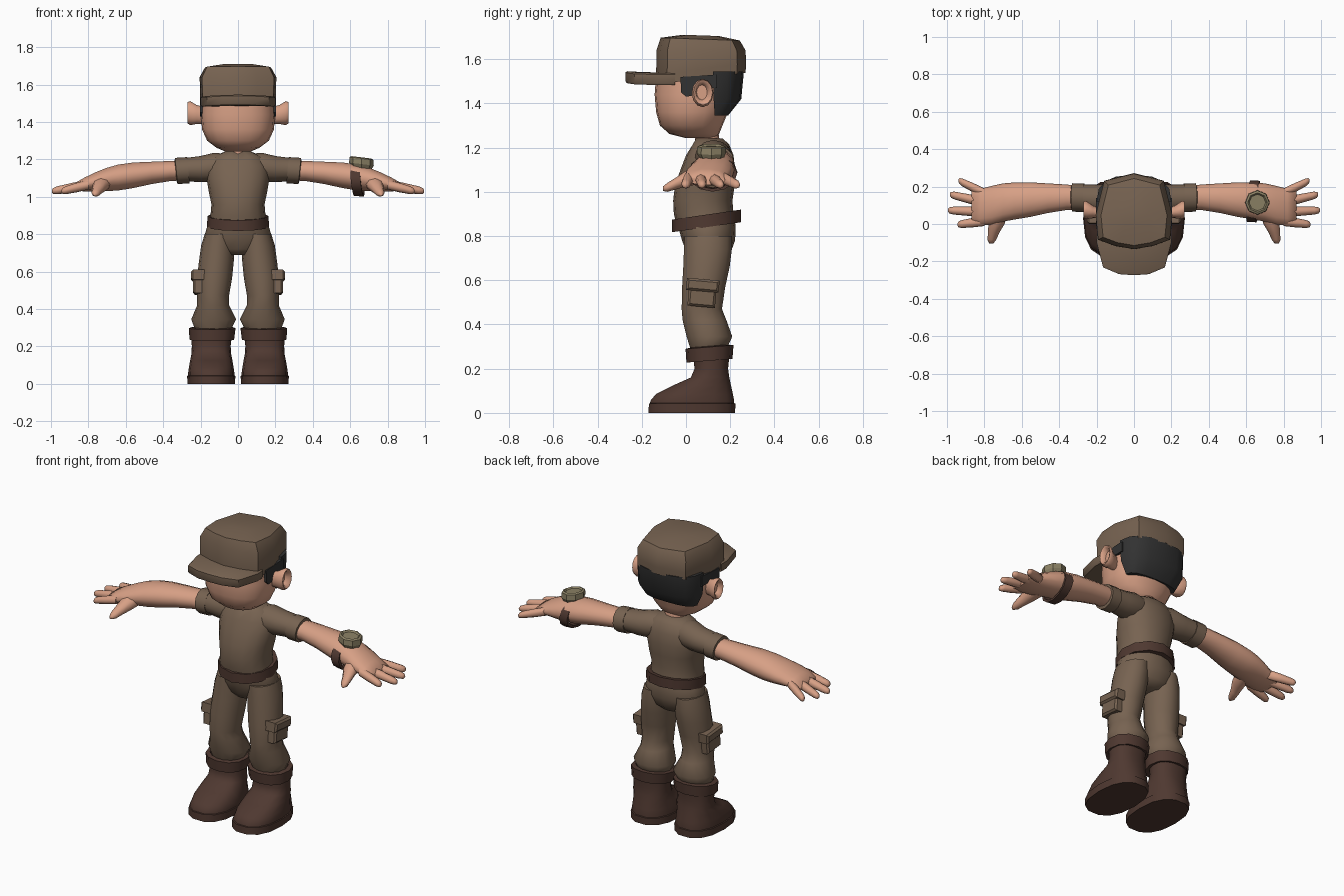
import bpy, bmesh, math
from mathutils import Vector, Matrix


def mat(name, rgb):
    m = bpy.data.materials.new(name)
    m.diffuse_color = (*rgb, 1)
    return m


CLOTH = mat("brown cloth", (0.185, 0.125, 0.083))
SKIN = mat("skin", (0.68, 0.35, 0.235))
LEATHER = mat("dark leather", (0.078, 0.040, 0.030))
HAIR = mat("black hair", (0.032, 0.032, 0.032))
METAL = mat("khaki metal", (0.26, 0.22, 0.13))


def finish(name, bm, material, mirror=False, angle=45):
    bmesh.ops.recalc_face_normals(bm, faces=bm.faces)
    me = bpy.data.meshes.new(name)
    bm.to_mesh(me)
    bm.free()
    me.materials.append(material)
    ob = bpy.data.objects.new(name, me)
    bpy.context.collection.objects.link(ob)
    if mirror:
        ob.modifiers.new("mirror", 'MIRROR').use_mirror_merge = False
    bpy.ops.object.select_all(action='DESELECT')
    ob.select_set(True)
    bpy.context.view_layer.objects.active = ob
    bpy.ops.object.shade_smooth_by_angle(angle=math.radians(angle))
    return ob


def loft(name, material, rings, axis='z', n=12, p=2.0, tilt=(0, 0), mirror=False,
         arc=2 * math.pi, outline=None, loop=False, angle=45, tweak=None):
    """Skin rings (x, y, z, a, b) set square to an axis; p squares the ring, tilt shears it."""
    bm = bmesh.new()
    if outline:
        dirs = outline
    else:
        full = arc > 6.2
        ts = [arc * i / (n if full else n - 1) for i in range(n)]
        f = lambda v: math.copysign(abs(v) ** (2 / p), v) if abs(v) > 1e-6 else 0.0
        dirs = [(f(math.cos(t)), f(math.sin(t))) for t in ts]
    rows = []
    for k, (x, y, z, a, b) in enumerate(rings):
        row = []
        for c, s in dirs:
            u, v = a * c, b * s
            if axis == 'z':
                co = Vector((x + u, y + v, z + tilt[0] * u + tilt[1] * v))
            elif axis == 'x':
                co = Vector((x + tilt[0] * u + tilt[1] * v, y + u, z + v))
            else:
                co = Vector((x + u, y, z + v))
            if tweak:
                co = tweak(k, co)
            row.append(bm.verts.new(co))
        rows.append(row)
    m = len(dirs)
    pairs = list(zip(rows, rows[1:])) + ([(rows[-1], rows[0])] if loop else [])
    for r0, r1 in pairs:
        for i in range(m):
            j = (i + 1) % m
            bm.faces.new((r0[i], r0[j], r1[j], r1[i]))
    if not loop:
        bm.faces.new(rows[0])
        bm.faces.new(rows[-1])
    return finish(name, bm, material, mirror, angle)


def zr(z, x, rx, y0, y1):
    """Level ring given by its front and back limits."""
    return (x, (y0 + y1) / 2, z, rx, (y1 - y0) / 2)


def plate(name, material, pts, off, depth, axis, mirror=False):
    """Extrude a flat outline: axis x takes (y, z) points, axis z takes (x, y)."""
    bm = bmesh.new()
    place = (lambda q, d: (d, q[0], q[1])) if axis == 'x' else (lambda q, d: (q[0], q[1], d))
    lo = [bm.verts.new(place(q, off)) for q in pts]
    hi = [bm.verts.new(place(q, off + depth)) for q in pts]
    bm.faces.new(lo)
    bm.faces.new(hi)
    for i in range(len(pts)):
        j = (i + 1) % len(pts)
        bm.faces.new((lo[i], lo[j], hi[j], hi[i]))
    return finish(name, bm, material, mirror, 30)


# Head, neck and ears
loft("head", SKIN, [zr(1.243, 0, .07, 0, .13), zr(1.262, 0, .115, -.075, .15),
                    zr(1.30, 0, .165, -.118, .165), zr(1.36, 0, .192, -.135, .19),
                    zr(1.44, 0, .199, -.142, .22), zr(1.53, 0, .194, -.135, .23)],
     n=20, p=2.3, angle=60)
loft("neck", SKIN, [zr(1.16, 0, .075, .02, .16), zr(1.22, 0, .062, .04, .155),
                    zr(1.30, 0, .065, .04, .14)])
loft("ear", SKIN, [(.18, .06, 1.435, .025, .045), (.22, .065, 1.44, .034, .05),
                   (.255, .075, 1.447, .049, .064), (.27, .077, 1.45, .043, .057),
                   (.265, .077, 1.45, .033, .045), (.24, .072, 1.45, .024, .034)],
     axis='x', mirror=True, angle=60)

# Hair at the back and beside the ears
loft("back_hair", HAIR, [zr(1.345, 0, .165, .07, .19), zr(1.42, 0, .197, .0, .25),
                         zr(1.545, 0, .2, -.02, .262)],
     n=9, p=2.6, arc=math.pi, angle=50)
plate("side_hair", HAIR, [(-.025, 1.52), (-.022, 1.45), (.0, 1.43), (.03, 1.435),
                          (.045, 1.47), (.14, 1.47), (.14, 1.53)], .185, .018, 'x', True)

# Cap with a flat angular outline and a thick brim
half = [(.10, -.118), (.19, -.085), (.203, .05), (.158, .232)]
cap_line = [(0, -.135)] + half + [(0, .272)] + [(-x, y) for x, y in reversed(half)]


def rim_slope(k, co):
    if k < 3:
        co.z += .13 * (co.y - .07)
    elif k > 3:
        co.z -= .035 * co.y
    return co


loft("cap", CLOTH, [(0, 0, 1.535, .9, .9), (0, 0, 1.512, .99, .99), (0, 0, 1.555, 1, 1),
                    (0, 0, 1.64, 1.01, .99), (0, .004, 1.693, .87, .88), (0, .04, 1.71, .4, .4)],
     outline=cap_line, tweak=rim_slope, angle=40)
brim_half = [(.08, -.268), (.165, -.232), (.20, -.10), (.198, -.05)]
loft("cap_brim", CLOTH, [(0, 0, 1.492, .97, .98), (0, 0, 1.502, 1, 1), (0, 0, 1.54, 1, 1),
                         (0, 0, 1.546, .96, .97)],
     outline=[(0, -.274)] + brim_half + [(-x, y) for x, y in reversed(brim_half)],
     tweak=lambda k, co: Vector((co.x, co.y, co.z - .25 * co.x ** 2)))


# Shirt with a V neckline, sleeves and rolled cuffs
def v_neck(k, co):
    if k >= 6 and co.y < .07 and abs(co.x) < .01:
        co.z -= .04
        co.y -= .015
    return co


loft("shirt", CLOTH, [zr(.84, 0, .15, -.04, .22), zr(.90, 0, .147, -.055, .215),
                      zr(.96, 0, .142, -.058, .21), zr(1.03, 0, .157, -.05, .22),
                      zr(1.10, 0, .168, -.025, .222), zr(1.165, 0, .165, .0, .215),
                      zr(1.215, 0, .13, .025, .195), zr(1.242, 0, .07, .042, .165)],
     n=16, p=2.2, tweak=v_neck, angle=60)
loft("sleeve", CLOTH, [(.06, .12, 1.16, .07, .07), (.13, .125, 1.157, .085, .078),
                       (.20, .135, 1.148, .075, .07), (.30, .14, 1.145, .07, .06)],
     axis='x', mirror=True, angle=60)
loft("sleeve_cuff", CLOTH, [(.268, .14, 1.142, .066, .06), (.265, .14, 1.142, .076, .07),
                            (.33, .142, 1.138, .076, .07), (.334, .142, 1.138, .06, .054)],
     axis='x', tilt=(0, .1), loop=True, mirror=True)

# Arms, hands and fingers
loft("arm", SKIN, [(.28, .14, 1.14, .062, .053), (.36, .143, 1.138, .068, .055),
                   (.46, .138, 1.128, .079, .061), (.56, .13, 1.115, .093, .070),
                   (.64, .123, 1.103, .099, .071), (.70, .115, 1.093, .102, .064),
                   (.76, .10, 1.08, .104, .053), (.82, .09, 1.066, .098, .038),
                   (.87, .092, 1.053, .085, .022)],
     axis='x', n=14, mirror=True, angle=70)
for i, (y0, x1, y1) in enumerate([(.165, .938, .232), (.115, .985, .158),
                                  (.065, .995, .073), (.015, .943, -.003)]):
    ring = lambda t, r: (.80 + (x1 - .80) * t, y0 + (y1 - y0) * t, 1.065 - .035 * t, r, r)
    loft(f"finger_{i + 1}", SKIN, [ring(0, .026), ring(.45, .025), ring(.85, .021),
                                   ring(.96, .016), ring(1, .007)],
         axis='x', n=8, mirror=True, angle=70)
loft("thumb", SKIN, [(.725, .06, 1.075, .05, .04), (.735, .0, 1.06, .043, .036),
                     (.75, -.045, 1.038, .031, .027), (.76, -.085, 1.02, .023, .02),
                     (.763, -.105, 1.014, .010, .010)], axis='y', n=8, mirror=True, angle=70)

# Wristwatch on one arm
loft("watch_band", LEATHER, [(.612, .122, 1.09, .095, .07), (.612, .122, 1.088, .111, .083),
                             (.664, .120, 1.084, .111, .083), (.664, .120, 1.084, .095, .07)],
     axis='x', tilt=(.08, -.1), loop=True)
loft("watch_case", METAL, [(.66, .115, 1.155, .055, .055), (.66, .115, 1.175, .066, .066),
                           (.66, .115, 1.205, .064, .064), (.66, .115, 1.211, .052, .052),
                           (.66, .115, 1.202, .044, .044)], n=8, tilt=(-.12, 0), angle=25)

# Trousers: hips and legs
loft("hips", CLOTH, [zr(.69, 0, .07, .03, .17), zr(.72, 0, .15, .005, .2),
                     zr(.78, 0, .183, -.018, .222), zr(.84, 0, .165, -.035, .225),
                     zr(.88, 0, .15, -.04, .22)], n=16, angle=60)
loft("leg", CLOTH, [zr(.26, .135, .08, .03, .16), zr(.30, .133, .10, .015, .19),
                    zr(.345, .13, .12, .0, .212), zr(.42, .133, .085, -.018, .185),
                    zr(.47, .133, .085, -.022, .165), zr(.57, .125, .094, -.02, .18),
                    zr(.66, .115, .093, -.015, .2), zr(.74, .107, .09, -.012, .21),
                    zr(.80, .10, .078, -.01, .21)], n=14, mirror=True, angle=60)

# Tilted belt
loft("belt", LEATHER, [(0, .093, .84, .14, .13), (0, .093, .84, .166, .156),
                       (0, .093, .897, .163, .156), (0, .093, .897, .14, .13)],
     n=12, tilt=(0, .145), loop=True, angle=35)


# Cargo pockets with flaps
def pocket(name, lo, hi):
    bm = bmesh.new()
    lo, hi = Vector(lo), Vector(hi)
    size = hi - lo
    bmesh.ops.create_cube(bm, size=1, matrix=Matrix.Translation((lo + hi) / 2)
                          @ Matrix.Rotation(math.radians(-5), 4, 'X')
                          @ Matrix.Diagonal((*size, 1)))
    edges = [e for e in bm.edges if all(v.co.x > lo.x + .01 for v in e.verts)]
    bmesh.ops.bevel(bm, geom=edges, offset=.01, segments=1, affect='EDGES')
    finish(name, bm, CLOTH, True, 30)


pocket("cargo_pocket", (.17, .01, .48), (.24, .135, .57))
pocket("pocket_flap", (.17, .002, .55), (.25, .150, .605))

# Boots: upper, sole and folded cuff
X = .143
loft("boot", LEATHER, [zr(.03, X, .123, -.168, .222), zr(.055, X, .124, -.165, .222),
                       zr(.085, X, .12, -.14, .216), zr(.125, X, .113, -.06, .206),
                       zr(.16, X, .106, .02, .198), zr(.20, X, .104, .037, .192),
                       zr(.26, X, .106, .03, .198)], n=14, p=2.4, mirror=True, angle=50)
loft("boot_sole", LEATHER, [zr(0, X, .127, -.174, .226), zr(.042, X, .129, -.172, .228),
                            zr(.046, X, .118, -.16, .215)],
     n=14, p=2.4, mirror=True, angle=35)
loft("boot_cuff", LEATHER, [zr(.238, X - .003, .10, .03, .19), zr(.236, X - .003, .119, .002, .21),
                            zr(.298, X - .005, .125, -.002, .215), zr(.302, X - .005, .10, .02, .19)],
     n=12, p=2.2, tilt=(0, .08), loop=True, mirror=True, angle=40)
